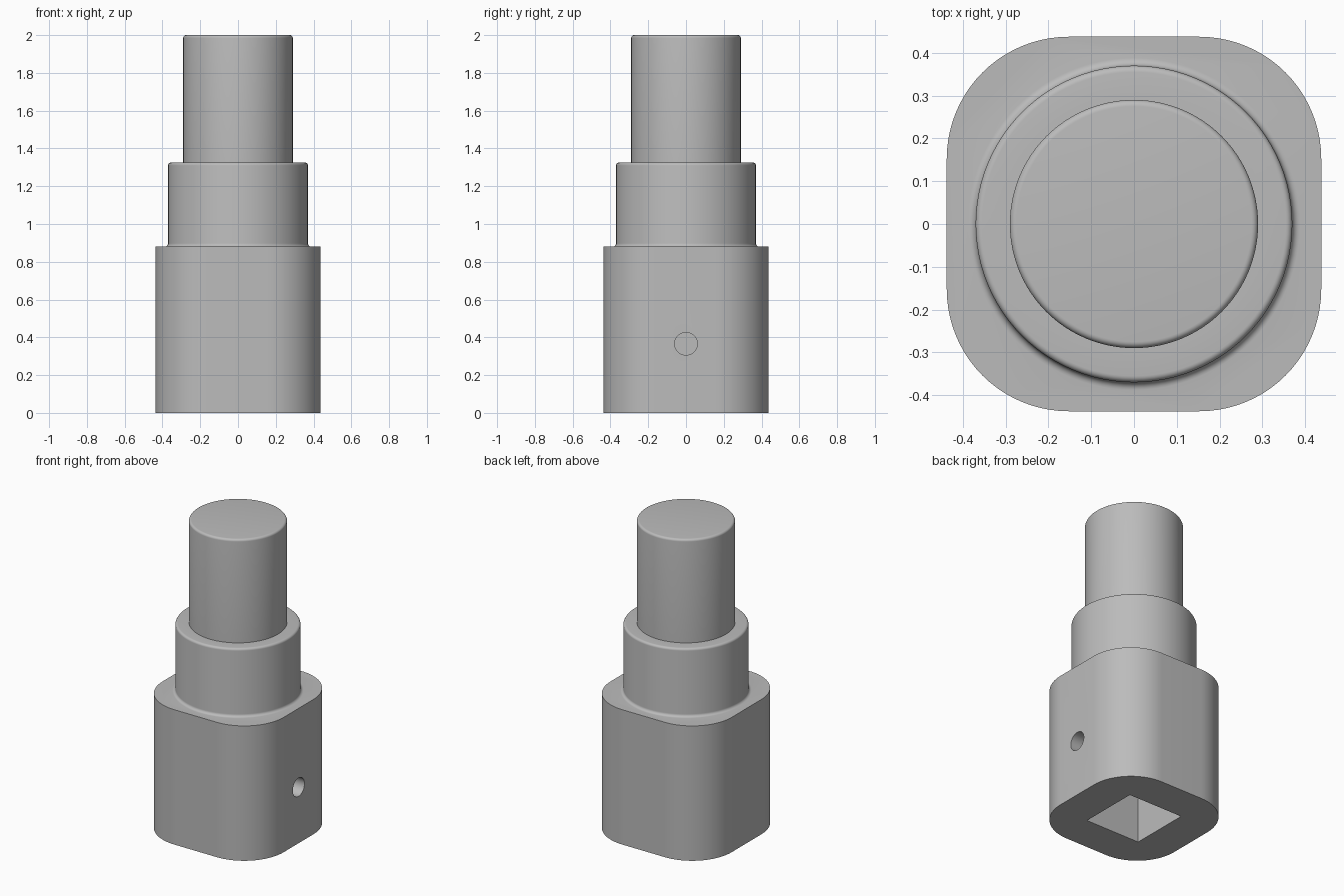
import bpy, bmesh, math
from mathutils import Matrix

if "Cube" in bpy.data.objects:
    bpy.data.objects.remove(bpy.data.objects["Cube"])

steel = bpy.data.materials.new("steel grey")
steel.diffuse_color = (0.5, 0.5, 0.5, 1)
steel.use_nodes = True
steel.node_tree.nodes["Principled BSDF"].inputs["Base Color"].default_value = steel.diffuse_color


def make_object(name, bm):
    bmesh.ops.recalc_face_normals(bm, faces=bm.faces)
    me = bpy.data.meshes.new(name)
    bm.to_mesh(me)
    bm.free()
    me.materials.append(steel)
    ob = bpy.data.objects.new(name, me)
    bpy.context.collection.objects.link(ob)
    return ob


def arc(cx, cy, r, a0, a1, n):
    """Points along an arc, angles in degrees."""
    return [(cx + r * math.cos(math.radians(a0 + (a1 - a0) * i / n)),
             cy + r * math.sin(math.radians(a0 + (a1 - a0) * i / n))) for i in range(n + 1)]


def lathe(name, profile, sides=96):
    """Solid of revolution from (radius, z) points, capped at both ends."""
    bm = bmesh.new()
    rings = [[bm.verts.new((r * math.cos(2 * math.pi * k / sides),
                            r * math.sin(2 * math.pi * k / sides), z)) for k in range(sides)]
             for r, z in profile]
    for a, b in zip(rings, rings[1:]):
        for k in range(sides):
            j = (k + 1) % sides
            bm.faces.new((a[k], a[j], b[j], b[k]))
    bm.faces.new(rings[0])
    bm.faces.new(rings[-1])
    return make_object(name, bm)


def combine(target, tool, operation):
    mod = target.modifiers.new(operation, 'BOOLEAN')
    mod.operation, mod.object, mod.solver = operation, tool, 'EXACT'
    bpy.context.view_layer.objects.active = target
    bpy.ops.object.modifier_apply(modifier=mod.name)
    bpy.data.objects.remove(tool)


# Rounded square drive body
half, corner, body_top = 0.4375, 0.285, 0.88
c = half - corner
outline = []
for i, (sx, sy) in enumerate([(1, 1), (-1, 1), (-1, -1), (1, -1)]):
    outline += arc(sx * c, sy * c, corner, 90 * i, 90 * i + 90, 20)
bm = bmesh.new()
base = bm.faces.new([bm.verts.new((x, y, 0)) for x, y in outline])
top = bmesh.ops.extrude_face_region(bm, geom=[base])['geom']
bmesh.ops.translate(bm, vec=(0, 0, body_top),
                    verts=[v for v in top if isinstance(v, bmesh.types.BMVert)])
body = make_object("adapter_body", bm)

# Stepped round shaft with a root fillet and rounded shoulders
r1, z1, r2, z2 = 0.37, 1.325, 0.29, 2.0
profile = [(r1 + 0.018, 0.8)]
profile += arc(r1 + 0.018, body_top + 0.018, 0.018, 270, 180, 6)
profile += arc(r1 - 0.015, z1 - 0.015, 0.015, 0, 90, 6)
profile += [(r2, z1)]
profile += arc(r2 - 0.015, z2 - 0.015, 0.015, 0, 90, 6)
combine(body, lathe("shaft", profile), 'UNION')

# Square socket in the underside
bm = bmesh.new()
bmesh.ops.create_cube(bm, size=1, matrix=Matrix.Translation((0, 0, 0.25))
                      @ Matrix.Diagonal((0.395, 0.395, 0.7, 1)))
combine(body, make_object("socket_cutter", bm), 'DIFFERENCE')

# Pin hole from the right side into the socket
bm = bmesh.new()
bmesh.ops.create_cone(bm, cap_ends=True, segments=40, radius1=0.06, radius2=0.06, depth=0.4,
                      matrix=Matrix.Translation((0.3, 0, 0.366))
                      @ Matrix.Rotation(math.pi / 2, 4, 'Y'))
combine(body, make_object("pin_cutter", bm), 'DIFFERENCE')

# Smooth rounds, sharp edges
bpy.ops.object.select_all(action='DESELECT')
body.select_set(True)
bpy.context.view_layer.objects.active = body
bpy.ops.object.shade_smooth_by_angle(angle=math.radians(30))
